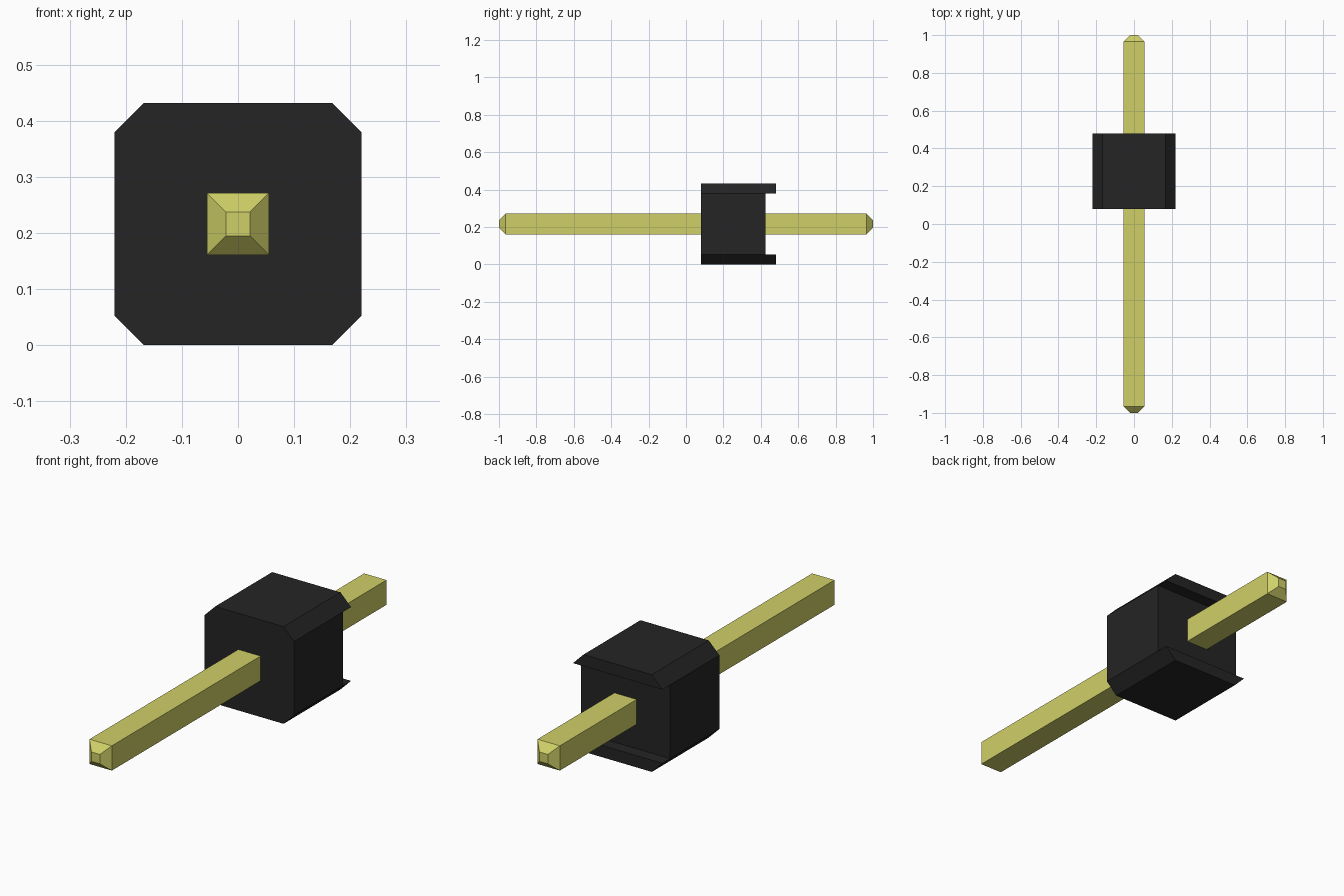
import bpy
import bmesh

cube = bpy.data.objects.get("Cube")
if cube:
    bpy.data.objects.remove(cube, do_unlink=True)

CENTRE_Z = 0.216


def make_material(name, rgb):
    mat = bpy.data.materials.new(name)
    mat.use_nodes = True
    colour = (*rgb, 1.0)
    mat.diffuse_color = colour
    bsdf = mat.node_tree.nodes["Principled BSDF"]
    bsdf.inputs["Base Color"].default_value = colour
    bsdf.inputs["Roughness"].default_value = 0.5
    return mat


def finish(bm, name, mat):
    bmesh.ops.recalc_face_normals(bm, faces=bm.faces)
    mesh = bpy.data.meshes.new(name)
    bm.to_mesh(mesh)
    bm.free()
    mesh.materials.append(mat)
    obj = bpy.data.objects.new(name, mesh)
    bpy.context.collection.objects.link(obj)
    return obj


def ring(bm, outline, y):
    return [bm.verts.new((x, y, z)) for x, z in outline]


def bridge(bm, a, b):
    for i in range(len(a)):
        j = (i + 1) % len(a)
        bm.faces.new((a[i], a[j], b[j], b[i]))


black = make_material("black plastic", (0.0180, 0.0178, 0.0178))
gold = make_material("pale gold metal", (0.624, 0.624, 0.138))

# Housing: chamfered block with a lip along the top and bottom of its back
W, H, C = 0.22, 0.432, 0.052
octagon = [(-W + C, 0), (W - C, 0), (W, C), (W, H - C),
           (W - C, H), (-W + C, H), (-W, H - C), (-W, C)]
bm = bmesh.new()
front = ring(bm, octagon, 0.08)
back = ring(bm, octagon, 0.425)
bm.faces.new(front)
bridge(bm, front, back)
bm.faces.new([back[i] for i in (2, 3, 6, 7)])
for ids in ((0, 1, 2, 7), (3, 4, 5, 6)):
    base = [back[i] for i in ids]
    tip = ring(bm, [octagon[i] for i in ids], 0.48)
    bridge(bm, base, tip)
    bm.faces.new(tip)
finish(bm, "housing", black)

# Pin: square bar with tapered tips at both ends
bm = bmesh.new()
rings = []
for y, half in ((-1, 0.021), (-0.965, 0.055), (0.965, 0.055), (1, 0.021)):
    square = [(sx * half, CENTRE_Z + sz * half)
              for sx, sz in ((-1, -1), (1, -1), (1, 1), (-1, 1))]
    rings.append(ring(bm, square, y))
for a, b in zip(rings, rings[1:]):
    bridge(bm, a, b)
bm.faces.new(rings[0])
bm.faces.new(rings[-1])
finish(bm, "pin", gold)
